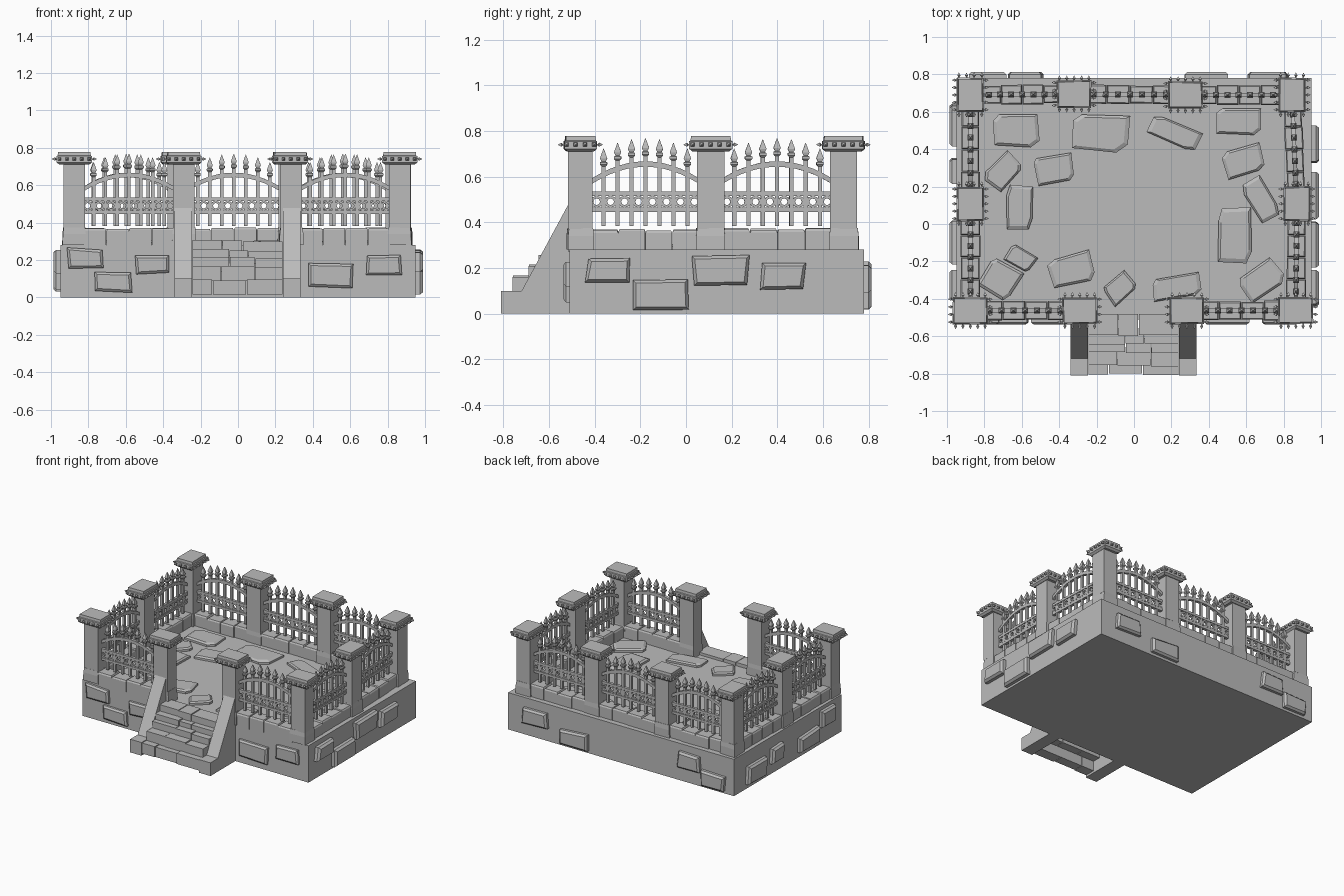
import bpy, bmesh, math, random
from mathutils import Matrix, Vector

random.seed(4)
if "Cube" in bpy.data.objects:
    bpy.data.objects.remove(bpy.data.objects["Cube"])

stone_grey = bpy.data.materials.new("stone_grey")
stone_grey.use_nodes = True
GREY = (0.5, 0.5, 0.5, 1)
stone_grey.diffuse_color = GREY
stone_grey.node_tree.nodes["Principled BSDF"].inputs["Base Color"].default_value = GREY

FLOOR, WALL_TOP = 0.28, 0.375
T = Matrix.Translation


def finish(name, bm):
    """Turn a bmesh into a named object."""
    bmesh.ops.recalc_face_normals(bm, faces=bm.faces)
    mesh = bpy.data.meshes.new(name)
    bm.to_mesh(mesh)
    bm.free()
    mesh.materials.append(stone_grey)
    obj = bpy.data.objects.new(name, mesh)
    bpy.context.collection.objects.link(obj)
    return obj


def loft(bm, rings, m=Matrix()):
    """Closed solid through point rings of equal length."""
    loops = [[bm.verts.new(m @ Vector(p)) for p in ring] for ring in rings]
    n = len(loops[0])
    for a, b in zip(loops, loops[1:]):
        for i in range(n):
            j = (i + 1) % n
            bm.faces.new((a[i], a[j], b[j], b[i]))
    bm.faces.new(loops[0][::-1])
    bm.faces.new(loops[-1])


def stack(bm, sections, m=Matrix(), jitter=0.0):
    """Loft of rectangles given as (height, half width, half depth)."""
    signs = ((-1, -1), (1, -1), (1, 1), (-1, 1))
    off = [(random.uniform(-jitter, jitter), random.uniform(-jitter, jitter)) for _ in signs]
    loft(bm, [[(s * hx + o[0], t * hy + o[1], z) for (s, t), o in zip(signs, off)]
              for z, hx, hy in sections], m)


def box(bm, x0, x1, y0, y1, z0, z1, m=Matrix()):
    hx, hy = (x1 - x0) / 2, (y1 - y0) / 2
    stack(bm, [(z0, hx, hy), (z1, hx, hy)], m @ T((x0 + hx, y0 + hy, 0)))


def rough_block(bm, w, h, depth, m, jitter=0.008, edge=0.013):
    """Hewn stone with a chamfered face."""
    stack(bm, [(-0.02, w / 2, h / 2), (depth * 0.6, w / 2, h / 2),
               (depth, w / 2 - edge, h / 2 - edge)], m, jitter)


# Main platform
bm = bmesh.new()
box(bm, -0.95, 0.95, -0.51, 0.78, 0, FLOOR)
finish("platform", bm)

# Stones set in the platform sides: (along, height, width, tall) per side
SIDES = {
    "front": (0, (0, -0.51), 0.027, [(-.815, .21, .19, .1), (-.67, .08, .2, .1), (-.46, .18, .18, .1),
                                     (.49, .115, .24, .125), (.78, .175, .19, .11)]),
    "right": (90, (0.95, 0), 0.04, [(-.34, .19, .19, .11), (-.11, .083, .24, .125),
                                    (.152, .192, .245, .125), (.425, .16, .19, .11)]),
    "back": (180, (0, 0.78), 0.033, [(-.715, .15, .2, .11), (-.385, .08, .23, .11),
                                     (.58, .17, .18, .12), (.785, .08, .19, .11)]),
    "left": (270, (-0.95, 0), 0.037, [(-.53, .1, .22, .14), (-.28, .14, .14, .11),
                                      (.105, .1, .23, .11), (.32, .19, .16, .12)]),
}
for side, (angle, (cx, cy), depth, stones) in SIDES.items():
    bm = bmesh.new()
    face = T((cx, cy, 0)) @ Matrix.Rotation(math.radians(angle), 4, 'Z') @ Matrix.Rotation(math.pi / 2, 4, 'X')
    for u, z, w, h in stones:
        rough_block(bm, w, h, depth, face @ T((u, z, 0)))
    finish(side + "_wall_stones", bm)

# Paving stones: x, y, width, depth, turn in degrees
PAVING = [(-.63, .5, .25, .18, 0), (-.18, .49, .3, .2, -5), (.22, .485, .28, .12, -25), (.56, .55, .24, .15, 0),
          (.585, .335, .22, .16, 15), (-.7, .28, .2, .14, 45), (-.43, .295, .22, .16, 10), (-.61, .09, .15, .24, 0),
          (.68, .13, .13, .24, 30), (.54, -.06, .19, .3, 0), (-.605, -.185, .16, .11, -30), (-.33, -.24, .25, .17, 15),
          (-.075, -.345, .17, .12, 40), (.23, -.335, .28, .12, 10), (-.715, -.29, .2, .19, -30), (.685, -.3, .24, .15, 35)]
bm = bmesh.new()
for x, y, w, d, turn in PAVING:
    corners = [(sx * w / 2 * random.uniform(.85, 1.02), sy * d / 2 * random.uniform(.85, 1.02))
               for sx, sy in ((-1, -1), (.7, -1), (1, -.6), (1, 1), (-.75, 1), (-1, .6))]
    rings = [[(px * s, py * s, z) for px, py in corners] for z, s in ((-.01, 1), (.015, 1), (.025, .85))]
    loft(bm, rings, T((x, y, FLOOR)) @ Matrix.Rotation(math.radians(turn), 4, 'Z'))
finish("paving_stones", bm)

# Stairs: rows of slabs between two sloping cheeks
bm = bmesh.new()
fronts = [-.8, -.755, -.69, -.64, -.59]
tops = [.09, .165, .21, .255, .3]
for i, (y, z) in enumerate(zip(fronts, tops)):
    back = fronts[i + 1] + 0.03 if i < 4 else -0.48
    cuts = [-.245, -.245 + random.uniform(.1, .2), random.uniform(.02, .12), .24]
    for a, b in zip(cuts, cuts[1:]):
        dy, dz = random.uniform(-.008, .006), random.uniform(-.006, .006)
        box(bm, a + .002, b - .002, y + dy, back, z - 0.075, z + dz)
finish("stair_slabs", bm)
for name, x0, x1 in (("left", .24, .335), ("right", -.34, -.245)):
    bm = bmesh.new()
    profile = [(-.81, 0), (-.81, .1), (-.72, .1), (-.512, .485), (-.5, .485), (-.5, 0)]
    loft(bm, [[(x, y, z) for y, z in profile] for x in (x0, x1)])
    finish(name + "_stair_cheek", bm)

# Pillars: centre plus cap half sizes
LONG, SHORT = 0.093, 0.072
PILLARS = {
    "front_left_corner": (.865, -.463, LONG, SHORT), "front_left_gate": (.283, -.463, LONG, SHORT),
    "front_right_gate": (-.29, -.463, LONG, SHORT), "front_right_corner": (-.875, -.463, LONG, SHORT),
    "right_middle": (-.875, .108, SHORT, LONG), "back_right_corner": (-.875, .69, SHORT, LONG),
    "back_right_middle": (-.32, .695, LONG, SHORT), "back_left_middle": (.275, .69, LONG, SHORT),
    "back_left_corner": (.845, .69, SHORT, LONG), "left_middle": (.87, .108, SHORT, LONG),
}


def stud(bm, x, y, angle):
    """Small pointed stud on a cap side."""
    m = T((x, y, 0.74)) @ Matrix.Rotation(angle, 4, 'Z') @ Matrix.Rotation(math.pi / 2, 4, 'Y')
    stack(bm, [(-.004, .004, .004), (.006, .004, .004), (.01, .009, .009), (.026, .001, .001)], m)


for name, (x, y, hx, hy) in PILLARS.items():
    bm = bmesh.new()
    m = T((x, y, 0))
    sx, sy = (.058, .053) if hx > hy else (.056, .06)
    stack(bm, [(FLOOR, sx + .006, sy + .004), (.34, sx + .005, sy + .004), (.375, sx, sy)], m, .004)
    stack(bm, [(.37, sx, sy), (.72, sx, sy)], m)
    stack(bm, [(.71, hx - .015, hy - .015), (.722, hx, hy), (.755, hx, hy),
               (.758, hx - .006, hy - .006), (.778, hx - .008, hy - .008)], m, .003)
    for axis, (half, along) in enumerate(((hx, hy), (hy, hx))):
        count = 5 if along > 0.08 else 4
        for s in (-1, 1):
            for k in range(count):
                u = along * 0.85 * (2 * k / (count - 1) - 1)
                turn = axis * math.pi / 2 + (math.pi if s < 0 else 0)
                px, py = (s * half, u) if axis == 0 else (u, s * half)
                stud(bm, x + px, y + py, turn)
    finish(name + "_pillar", bm)


def arch(u, half):
    """Height of the curved rail along a panel."""
    return 0.655 - 0.075 * (u / half) ** 2


def bar_ring(bm, m, radius, thick, n=8):
    """Flat ring standing upright in a fence panel."""
    circles = []
    for r, y in ((radius, -thick), (radius, thick), (radius * .55, thick), (radius * .55, -thick)):
        circles.append([bm.verts.new(m @ Vector((r * math.cos(2 * math.pi * i / n), y,
                                                r * math.sin(2 * math.pi * i / n)))) for i in range(n)])
    for a, b in zip(circles, circles[1:] + circles[:1]):
        for i in range(n):
            j = (i + 1) % n
            bm.faces.new((a[i], a[j], b[j], b[i]))


def fence_panel(name, start, end):
    a, b = (Vector(PILLARS[p][:2]) for p in (start, end))
    d, mid = b - a, (a + b) / 2
    m = T((mid.x, mid.y, 0)) @ Matrix.Rotation(math.atan2(d.y, d.x), 4, 'Z')
    half = d.length / 2 - 0.05

    # Curb blocks under the fence
    bm = bmesh.new()
    for k in range(4):
        w = half / 2
        top = WALL_TOP - random.uniform(0, .012)
        grow = random.uniform(-.004, .004)
        stack(bm, [(FLOOR - .01, w / 2 - .001, .05 + grow), (top - .01, w / 2 - .001, .05 + grow),
                   (top, w / 2 - .006, .044 + grow)], m @ T((-half + w * (k + .5), 0, 0)))
    finish(name + "_curb", bm)

    # Bars with spear heads, straight rails, rings and curved rail
    bm = bmesh.new()
    step = 2 * half / 7.7
    for k in range(-3, 4):
        u = k * step
        z = arch(u, half) + .035
        stack(bm, [(.383, .009, .009), (z, .009, .009), (z + .008, .016, .016), (z + .018, .016, .016),
                   (z + .022, .009, .009), (z + .036, .016, .012), (z + .078, .001, .001)], m @ T((u, 0, 0)))
    for z in (.455, .525):
        box(bm, -half, half, -.011, .011, z - .009, z + .009, m)
    for k in range(-4, 4):
        bar_ring(bm, m @ T(((k + .5) * step, 0, .49)), .027, .008)
    rail = [half * (i / 6 - 1) for i in range(13)]
    loft(bm, [[(u, y, arch(u, half) + dz) for y, dz in ((-.011, -.012), (.011, -.012), (.011, .012), (-.011, .012))]
              for u in rail], m)
    finish(name + "_fence", bm)


# Fence runs round the platform, open at the stairs
order = list(PILLARS)
runs = [(order[0], order[1])] + [(order[i], order[(i + 1) % 10]) for i in range(2, 10)]
for start, end in runs:
    fence_panel(start + "_to_" + end, start, end)
